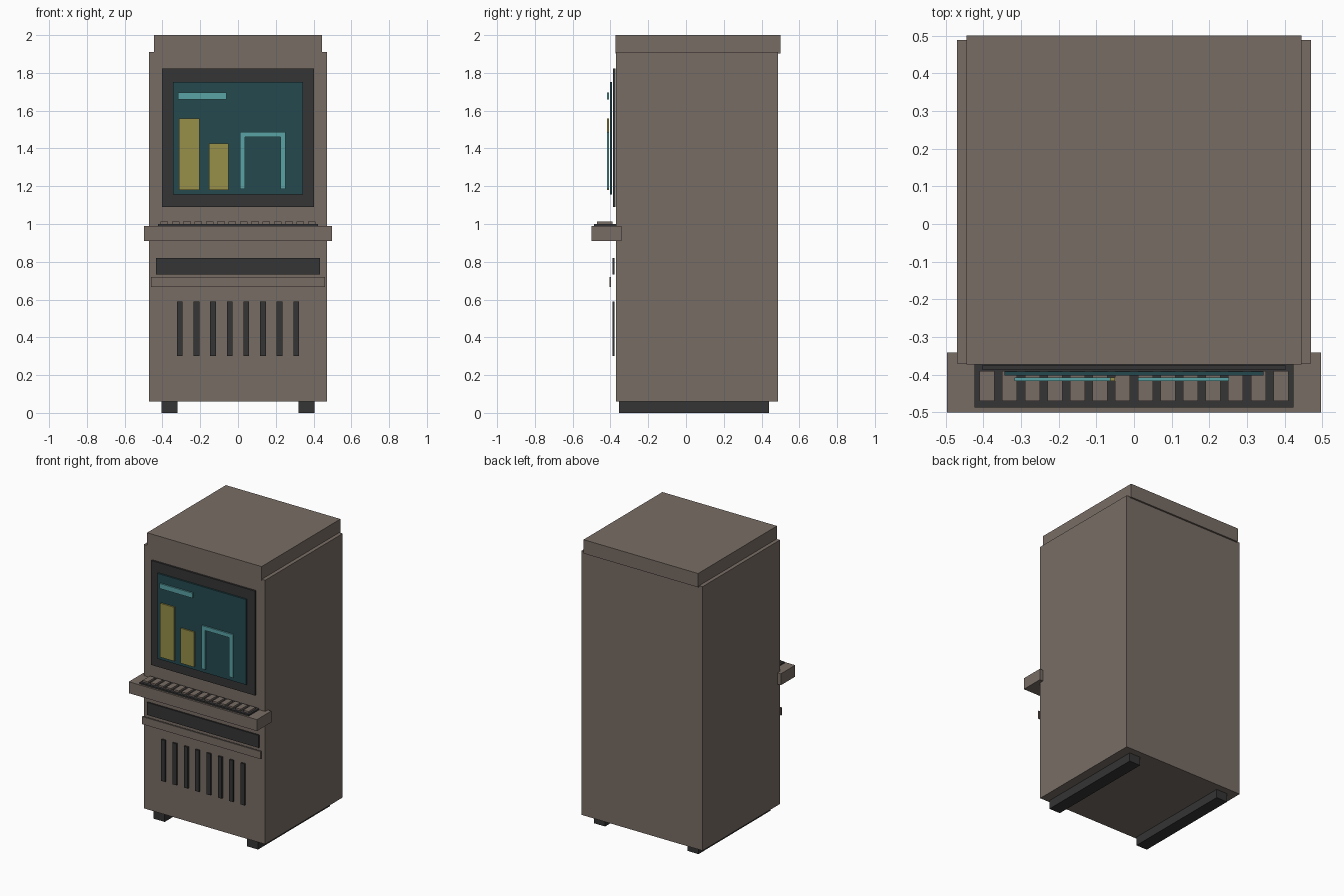
import bpy
import bmesh
from mathutils import Vector

cube = bpy.data.objects.get("Cube")
if cube:
    bpy.data.objects.remove(cube, do_unlink=True)


def material(name, rgb):
    m = bpy.data.materials.new(name)
    m.use_nodes = True
    m.diffuse_color = (*rgb, 1)
    m.node_tree.nodes["Principled BSDF"].inputs["Base Color"].default_value = (*rgb, 1)
    return m


CASE = material("warm_grey", (0.19, 0.152, 0.13))
DARK = material("charcoal", (0.035, 0.035, 0.035))
GLASS = material("dark_teal", (0.018, 0.067, 0.077))
CYAN = material("pale_cyan", (0.10, 0.36, 0.375))
YELLOW = material("mustard", (0.31, 0.275, 0.066))


def add_object(name, bm, mat):
    mesh = bpy.data.meshes.new(name)
    bm.to_mesh(mesh)
    bm.free()
    mesh.materials.append(mat)
    obj = bpy.data.objects.new(name, mesh)
    bpy.context.collection.objects.link(obj)
    return obj


def box(name, x, y, z, mat):
    """Box from (low, high) ranges on each axis."""
    low, high = (Vector(p) for p in zip(x, y, z))
    bm = bmesh.new()
    bmesh.ops.create_cube(bm, size=1)
    for v in bm.verts:
        v.co = (low + high) / 2 + v.co * (high - low)
    return add_object(name, bm, mat)


def sym(half):
    return (-half, half)


def around(centre, width):
    return (centre - width / 2, centre + width / 2)


# Cabinet, cap and the two runners it stands on
box("cabinet_body", sym(0.47), (-0.37, 0.488), (0.06, 1.91), CASE)
box("top_cap", sym(0.444), (-0.373, 0.5), (1.903, 2), CASE)
for side, sign in (("left", 1), ("right", -1)):
    box(side + "_runner", around(sign * 0.362, 0.086), (-0.356, 0.44), (0, 0.06), DARK)

# Screen with its surround
box("screen_surround", sym(0.402), (-0.387, -0.374), (1.09, 1.822), DARK)
box("screen_glass", sym(0.344), (-0.402, -0.391), (1.155, 1.753), GLASS)

# Chart shown on the screen
CHART = (-0.417, -0.407)
box("chart_title_bar", (-0.317, -0.062), CHART, (1.66, 1.695), CYAN)
box("chart_tall_bar", (-0.312, -0.204), CHART, (1.18, 1.558), YELLOW)
box("chart_short_bar", (-0.153, -0.05), CHART, (1.18, 1.425), YELLOW)

# Arch outline, one extruded profile
arch = [(0.01, 1.185), (0.01, 1.488), (0.252, 1.488), (0.252, 1.185),
        (0.224, 1.185), (0.224, 1.46), (0.037, 1.46), (0.037, 1.185)]
bm = bmesh.new()
face = bm.faces.new([bm.verts.new((x, CHART[0], z)) for x, z in arch])
grown = bmesh.ops.extrude_face_region(bm, geom=[face], use_keep_orig=True)
for v in grown["geom"]:
    if isinstance(v, bmesh.types.BMVert):
        v.co.y = CHART[1]
bmesh.ops.recalc_face_normals(bm, faces=bm.faces[:])
add_object("chart_arch", bm, CYAN)

# Shelf with keyboard
box("keyboard_shelf", sym(0.497), (-0.5, -0.341), (0.91, 0.99), CASE)
box("keyboard_base", sym(0.424), (-0.487, -0.371), (0.99, 1.0), DARK)
for i in range(14):
    box(f"key_{i + 1}", around((i - 6.5) * 0.06, 0.04), (-0.47, -0.39), (1.0, 1.012), CASE)

# Drawer slot, trim rail and vents below the shelf
box("drawer_slot", sym(0.433), (-0.39, -0.379), (0.733, 0.82), DARK)
box("trim_rail", sym(0.46), (-0.406, -0.396), (0.667, 0.72), CASE)
for i in range(8):
    box(f"vent_{i + 1}", around((i - 3.5) * 0.088, 0.03), (-0.39, -0.378), (0.30, 0.59), DARK)
